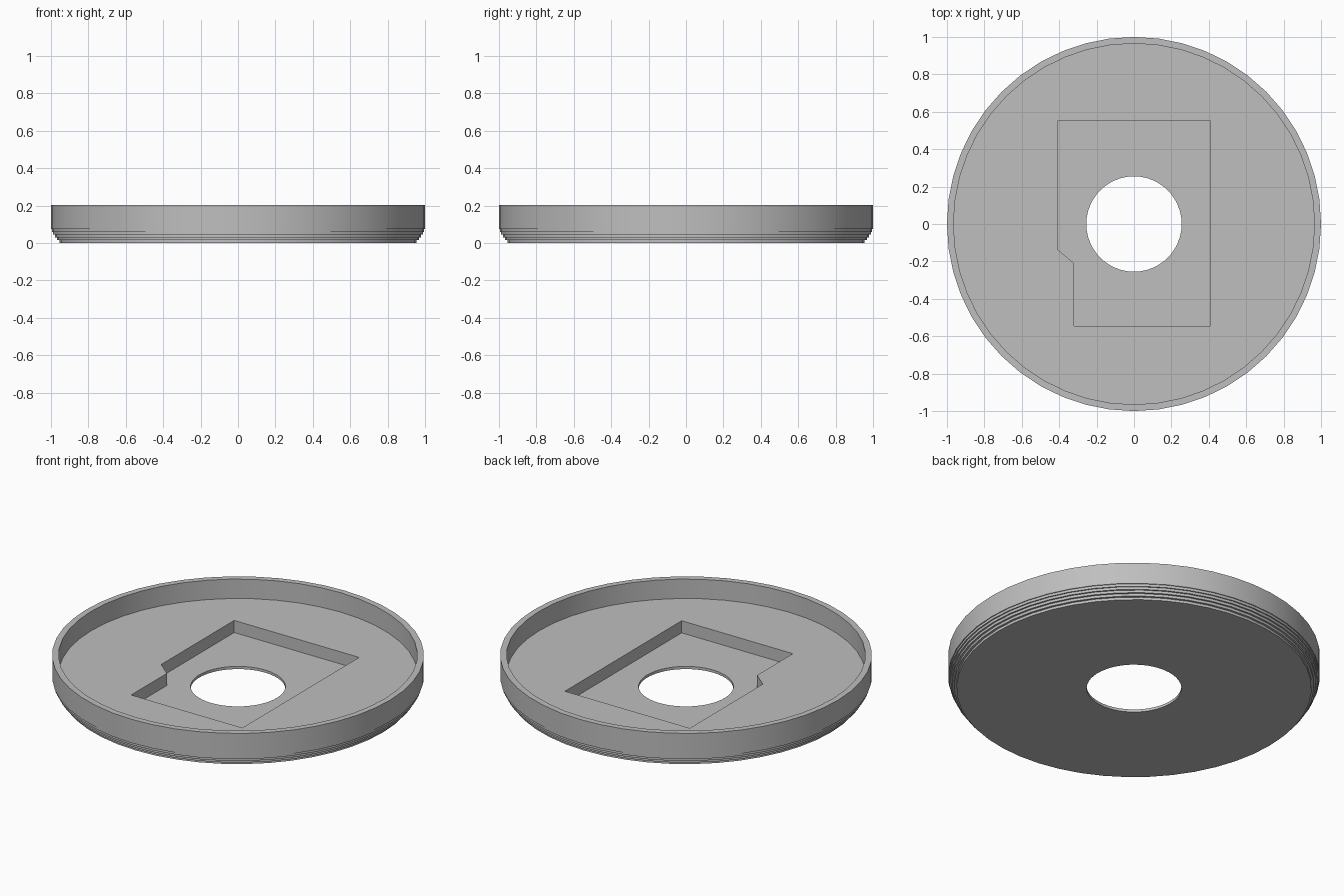
import bpy, bmesh
from math import sin, cos, tau

cube = bpy.data.objects.get("Cube")
if cube:
    bpy.data.objects.remove(cube, do_unlink=True)

SEGMENTS = 48
HEIGHT, RECESS_Z, POCKET_Z = 0.203, 0.088, 0.016
LAYER = 0.015

grey = bpy.data.materials.new("plain grey")
grey.use_nodes = True
grey.diffuse_color = (0.52, 0.52, 0.52, 1)
grey.node_tree.nodes["Principled BSDF"].inputs["Base Color"].default_value = grey.diffuse_color


def circle(radius):
    return [(radius * cos(tau * i / SEGMENTS), radius * sin(tau * i / SEGMENTS))
            for i in range(SEGMENTS)]


def make_object(name, bm):
    bmesh.ops.recalc_face_normals(bm, faces=bm.faces)
    mesh = bpy.data.meshes.new(name)
    bm.to_mesh(mesh)
    bm.free()
    mesh.materials.append(grey)
    obj = bpy.data.objects.new(name, mesh)
    bpy.context.collection.objects.link(obj)
    return obj


def stack_rings(name, profile):
    """Closed solid of revolution from (radius, height) pairs, capped at both ends."""
    bm = bmesh.new()
    rings = [[bm.verts.new((x, y, z)) for x, y in circle(r)] for r, z in profile]
    for low, high in zip(rings, rings[1:]):
        for i in range(SEGMENTS):
            j = (i + 1) % SEGMENTS
            bm.faces.new((low[i], low[j], high[j], high[i]))
    bm.faces.new(rings[0])
    bm.faces.new(rings[-1])
    return make_object(name, bm)


def prism(name, outline, bottom, top):
    bm = bmesh.new()
    face = bm.faces.new([bm.verts.new((x, y, bottom)) for x, y in outline])
    result = bmesh.ops.extrude_face_region(bm, geom=[face])
    verts = [v for v in result["geom"] if isinstance(v, bmesh.types.BMVert)]
    bmesh.ops.translate(bm, verts=verts, vec=(0, 0, top - bottom))
    return make_object(name, bm)


# Stepped underside, outer wall, rim and recessed floor
profile = []
for layer, radius in enumerate((0.955, 0.968, 0.979, 0.988, 0.995)):
    profile += [(radius, layer * LAYER), (radius, (layer + 1) * LAYER)]
profile += [(1, 5 * LAYER), (1, HEIGHT), (0.965, HEIGHT), (0.965, RECESS_Z)]
tray = stack_rings("round_tray", profile)

# Notched pocket and centre hole
pocket_outline = [(-0.41, 0.55), (-0.41, -0.135), (-0.32, -0.21),
                  (-0.32, -0.545), (0.41, -0.545), (0.41, 0.55)]
cutters = [prism("pocket_cutter", pocket_outline, POCKET_Z, 0.3),
           prism("hole_cutter", circle(0.255), -0.1, 0.3)]

bpy.ops.object.select_all(action="DESELECT")
bpy.context.view_layer.objects.active = tray
tray.select_set(True)
for cutter in cutters:
    cutter.hide_render = True
    cut = tray.modifiers.new(cutter.name, "BOOLEAN")
    cut.operation, cut.solver, cut.object = "DIFFERENCE", "EXACT", cutter
    bpy.ops.object.modifier_apply(modifier=cut.name)
    bpy.data.objects.remove(cutter, do_unlink=True)

bpy.ops.object.shade_smooth_by_angle(angle=0.5)
